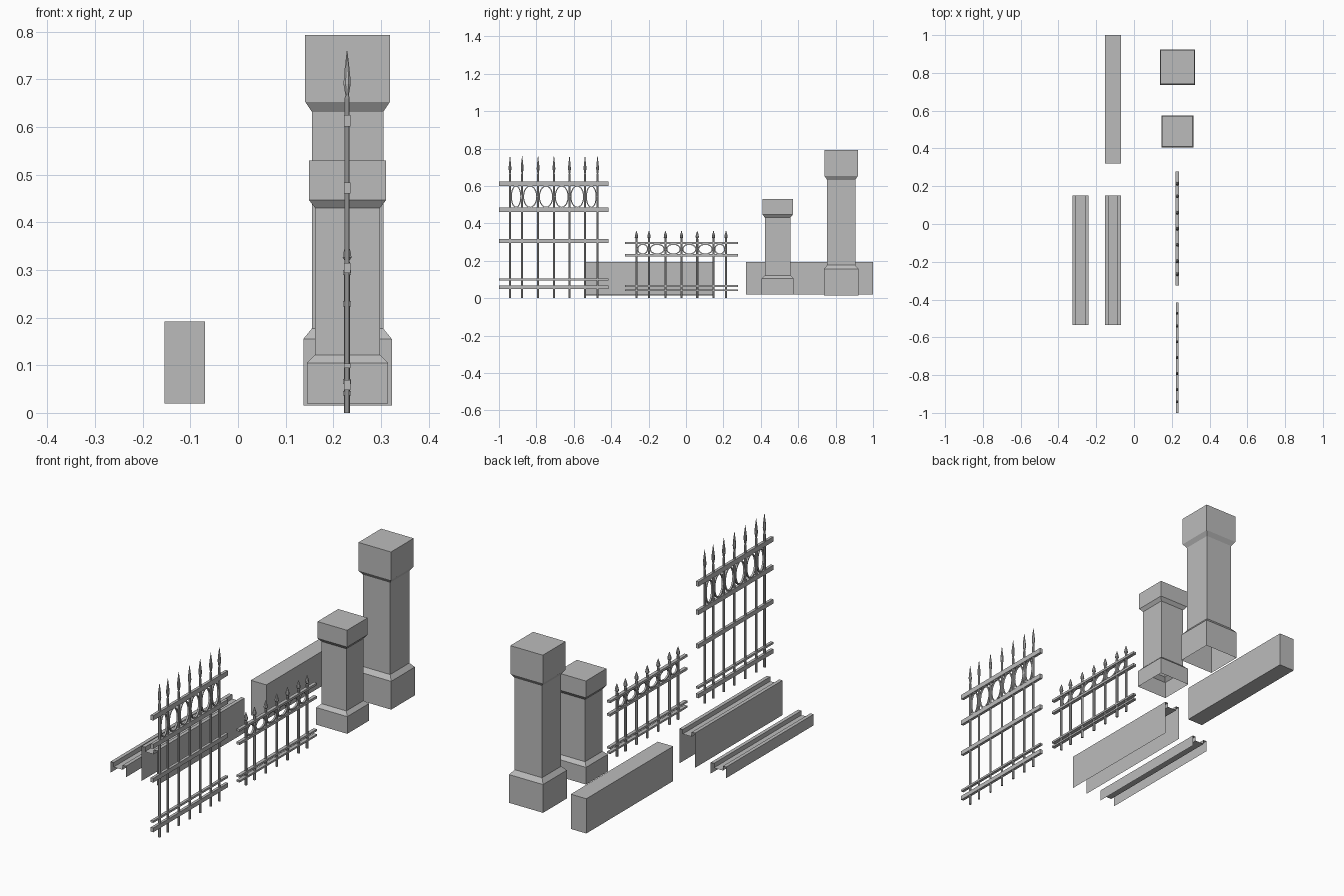
import bpy, bmesh, math
from mathutils import Vector

cube = bpy.data.objects.get("Cube")
if cube:
    bpy.data.objects.remove(cube, do_unlink=True)

stone = bpy.data.materials.new("plain_grey")
stone.use_nodes = True
GREY = (0.5, 0.5, 0.5, 1)
stone.diffuse_color = GREY
stone.node_tree.nodes["Principled BSDF"].inputs["Base Color"].default_value = GREY


def finish(name, bm):
    bmesh.ops.recalc_face_normals(bm, faces=bm.faces)
    mesh = bpy.data.meshes.new(name)
    bm.to_mesh(mesh)
    bm.free()
    mesh.materials.append(stone)
    obj = bpy.data.objects.new(name, mesh)
    bpy.context.collection.objects.link(obj)
    return obj


def add_box(bm, x0, x1, y0, y1, z0, z1, open_bottom=False):
    made = bmesh.ops.create_cube(bm, size=1)["verts"]
    for v in made:
        v.co = Vector((x1 if v.co.x > 0 else x0,
                       y1 if v.co.y > 0 else y0,
                       z1 if v.co.z > 0 else z0))
    if open_bottom:
        low = [f for f in bm.faces if all(v.co.z == z0 for v in f.verts)]
        bmesh.ops.delete(bm, geom=low, context='FACES_ONLY')


def add_stack(bm, x, y, profile, sides, closed_bottom=True):
    """Join regular polygons of (radius, height) into one closed column."""
    rings = []
    for r, z in profile:
        angles = [math.tau * (i + 0.5) / sides for i in range(sides)]
        rings.append([bm.verts.new((x + r * math.cos(a), y + r * math.sin(a), z))
                      for a in angles])
    for low, high in zip(rings, rings[1:]):
        for i in range(sides):
            j = (i + 1) % sides
            bm.faces.new((low[i], low[j], high[j], high[i]))
    bm.faces.new(rings[-1])
    if closed_bottom:
        bm.faces.new(rings[0][::-1])


def add_hoop(bm, x, y, z, half_y, half_z, depth, band, segments=20):
    """Upright oval hoop with a rectangular section."""
    loops = []
    for i in range(segments):
        a = math.tau * i / segments
        loop = []
        for dx, inset in ((-1, 0), (1, 0), (1, band), (-1, band)):
            loop.append(bm.verts.new((x + dx * depth / 2,
                                      y + (half_y - inset) * math.cos(a),
                                      z + (half_z - inset) * math.sin(a))))
        loops.append(loop)
    for i in range(segments):
        a, b = loops[i], loops[(i + 1) % segments]
        for k in range(4):
            m = (k + 1) % 4
            bm.faces.new((a[k], a[m], b[m], b[k]))


# Square pillars with a plinth and a flared cap, hollow underneath
def pillar(name, y, profile):
    bm = bmesh.new()
    add_stack(bm, 0.23, y, [(h * math.sqrt(2), z) for h, z in profile], 4, False)
    finish(name, bm)


pillar("tall_pillar", 0.83, [(0.093, 0.015), (0.093, 0.155), (0.075, 0.177),
                             (0.075, 0.632), (0.089, 0.653), (0.089, 0.793)])
pillar("short_pillar", 0.49, [(0.085, 0.02), (0.085, 0.105), (0.068, 0.122),
                              (0.068, 0.43), (0.081, 0.447), (0.081, 0.53)])

# Solid-looking low wall
bm = bmesh.new()
add_box(bm, -0.154, -0.069, 0.32, 1.0, 0.02, 0.192, open_bottom=True)
finish("low_wall", bm)


# Thin open wall sections with a groove along the top
def channel(name, x0, x1, z0, z1, ledge=0.018, groove=0.022):
    bm = bmesh.new()
    outline = [(x0, z0), (x0, z1), (x0 + ledge, z1), (x0 + ledge, z1 - groove),
               (x1 - ledge, z1 - groove), (x1 - ledge, z1), (x1, z1), (x1, z0)]
    ends = [[bm.verts.new((x, y, z)) for x, z in outline] for y in (-0.535, 0.15)]
    for i in range(len(outline) - 1):
        bm.faces.new((ends[0][i], ends[0][i + 1], ends[1][i + 1], ends[1][i]))
    finish(name, bm)


channel("fence_wall", -0.154, -0.069, 0.02, 0.192)
channel("fence_kerb", -0.325, -0.24, 0.015, 0.07)


# Railings: flat rails, spear-topped pickets and a row of hoops
def railing(name, span, rails, rail_depth, pickets, picket_profile, hoop_z, hoop_half):
    x = 0.229
    bm = bmesh.new()
    for z0, z1 in rails:
        add_box(bm, x - rail_depth / 2, x + rail_depth / 2, *span, z0, z1)
    finish(name + "_rails", bm)

    bm = bmesh.new()
    for y in pickets:
        add_stack(bm, x, y, picket_profile, 8)
    finish(name + "_pickets", bm)

    bm = bmesh.new()
    for a, b in zip(pickets, pickets[1:]):
        add_hoop(bm, x, (a + b) / 2, hoop_z, (b - a) / 2 - 0.004, hoop_half,
                 0.009, 0.006)
    finish(name + "_hoops", bm)


railing("tall_railing", (-1.0, -0.415),
        [(0.048, 0.069), (0.094, 0.104), (0.294, 0.315), (0.461, 0.484), (0.601, 0.625)],
        0.014, [-0.941, -0.876, -0.791, -0.706, -0.623, -0.54, -0.473],
        [(0.006, 0), (0.006, 0.66), (0.004, 0.667), (0.008, 0.69),
         (0.007, 0.71), (0.0008, 0.76)], 0.5425, 0.06)

railing("short_railing", (-0.326, 0.278),
        [(0.037, 0.046), (0.061, 0.071), (0.223, 0.235), (0.289, 0.3)],
        0.017, [-0.265, -0.198, -0.11, -0.024, 0.06, 0.147, 0.214],
        [(0.0065, 0), (0.0065, 0.315), (0.005, 0.319), (0.010, 0.326),
         (0.008, 0.338), (0.001, 0.36)], 0.262, 0.029)
